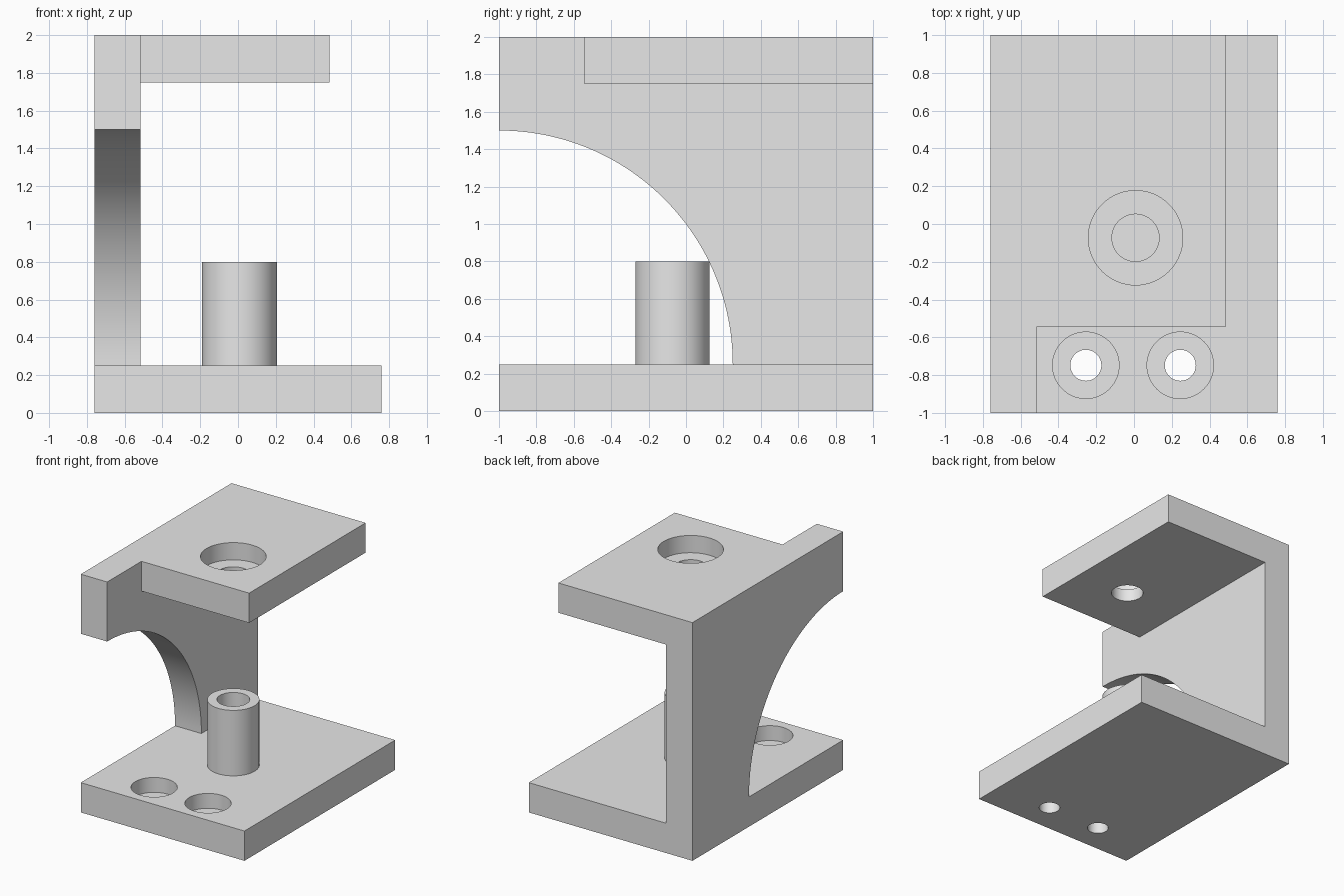
import bpy, bmesh
from math import sin, cos, pi, radians
from mathutils import Matrix, Vector

if "Cube" in bpy.data.objects:
    bpy.data.objects.remove(bpy.data.objects["Cube"])

grey = bpy.data.materials.new("light grey")
grey.use_nodes = True
grey.diffuse_color = (0.8, 0.8, 0.8, 1)
for node in grey.node_tree.nodes:
    if node.type == "BSDF_PRINCIPLED":
        node.inputs["Base Color"].default_value = grey.diffuse_color

LEFT, RIGHT = -0.76, 0.76      # outer sides of the base
INNER = -0.515                 # inner face of the upright wall
SHELF_END = 0.485
THICK, TOP = 0.25, 2.0
SHELF_UNDER = TOP - THICK
BOSS = (0.008, -0.073)         # shared axis of the boss and the shelf bore


def make_object(name, bm):
    bmesh.ops.recalc_face_normals(bm, faces=bm.faces)
    mesh = bpy.data.meshes.new(name)
    bm.to_mesh(mesh)
    bm.free()
    mesh.materials.append(grey)
    ob = bpy.data.objects.new(name, mesh)
    bpy.context.collection.objects.link(ob)
    return ob


def prism(name, points, direction):
    bm = bmesh.new()
    face = bm.faces.new([bm.verts.new(p) for p in points])
    new = bmesh.ops.extrude_face_region(bm, geom=[face])["geom"]
    verts = [v for v in new if isinstance(v, bmesh.types.BMVert)]
    bmesh.ops.translate(bm, verts=verts, vec=Vector(direction))
    # the starting face is kept as the near cap
    return make_object(name, bm)


def cylinder(name, centre, radius, low, high):
    bm = bmesh.new()
    bmesh.ops.create_cone(bm, cap_ends=True, segments=64, radius1=radius, radius2=radius,
                          depth=high - low,
                          matrix=Matrix.Translation((*centre, (low + high) / 2)))
    return make_object(name, bm)


def cut(target, cutter):
    mod = target.modifiers.new("cut", "BOOLEAN")
    mod.operation, mod.solver, mod.object = "DIFFERENCE", "EXACT", cutter
    bpy.context.view_layer.objects.active = target
    bpy.ops.object.modifier_apply(modifier=mod.name)
    bpy.data.objects.remove(cutter)


# C-shaped bracket: base, upright wall and shelf in one section
section = [(LEFT, 0), (RIGHT, 0), (RIGHT, THICK), (INNER, THICK),
           (INNER, SHELF_UNDER), (SHELF_END, SHELF_UNDER), (SHELF_END, TOP), (LEFT, TOP)]
bracket = prism("bracket", [(x, -1, z) for x, z in section], (0, 2, 0))

# Shelf set back from the front of the wall
corners = [(INNER, -1.2), (0.7, -1.2), (0.7, -0.545), (INNER, -0.545)]
cut(bracket, prism("shelf_notch", [(x, y, 1.6) for x, y in corners], (0, 0, 0.6)))

# Quarter-round opening in the wall
arc = [(-1 + 1.25 * cos(a), THICK + 1.25 * sin(a))
       for a in (i * pi / 96 for i in range(49))]
opening = [(-1.2, THICK)] + arc + [(-1.2, THICK + 1.25)]
cut(bracket, prism("wall_opening", [(-0.9, y, z) for y, z in opening], (0.5, 0, 0)))

# Counterbored holes: centre, wide radius, narrow radius, surface, depth, thickness
holes = [(BOSS, 0.25, 0.125, TOP, 0.145)]
holes += [((x, -0.748), 0.176, 0.082, THICK, 0.125) for x in (-0.255, 0.245)]
for centre, wide, narrow, surface, depth in holes:
    cut(bracket, cylinder("wide_bore", centre, wide, surface - depth, surface + 0.1))
    cut(bracket, cylinder("narrow_bore", centre, narrow, surface - 0.4, surface + 0.1))

# Hollow boss standing on the base
boss = cylinder("boss", BOSS, 0.198, THICK, 0.8)
cut(boss, cylinder("boss_bore", BOSS, 0.125, 0.1, 1))

for ob in (bracket, boss):
    bpy.ops.object.select_all(action="DESELECT")
    ob.select_set(True)
    bpy.context.view_layer.objects.active = ob
    bpy.ops.object.shade_smooth_by_angle(angle=radians(30))
